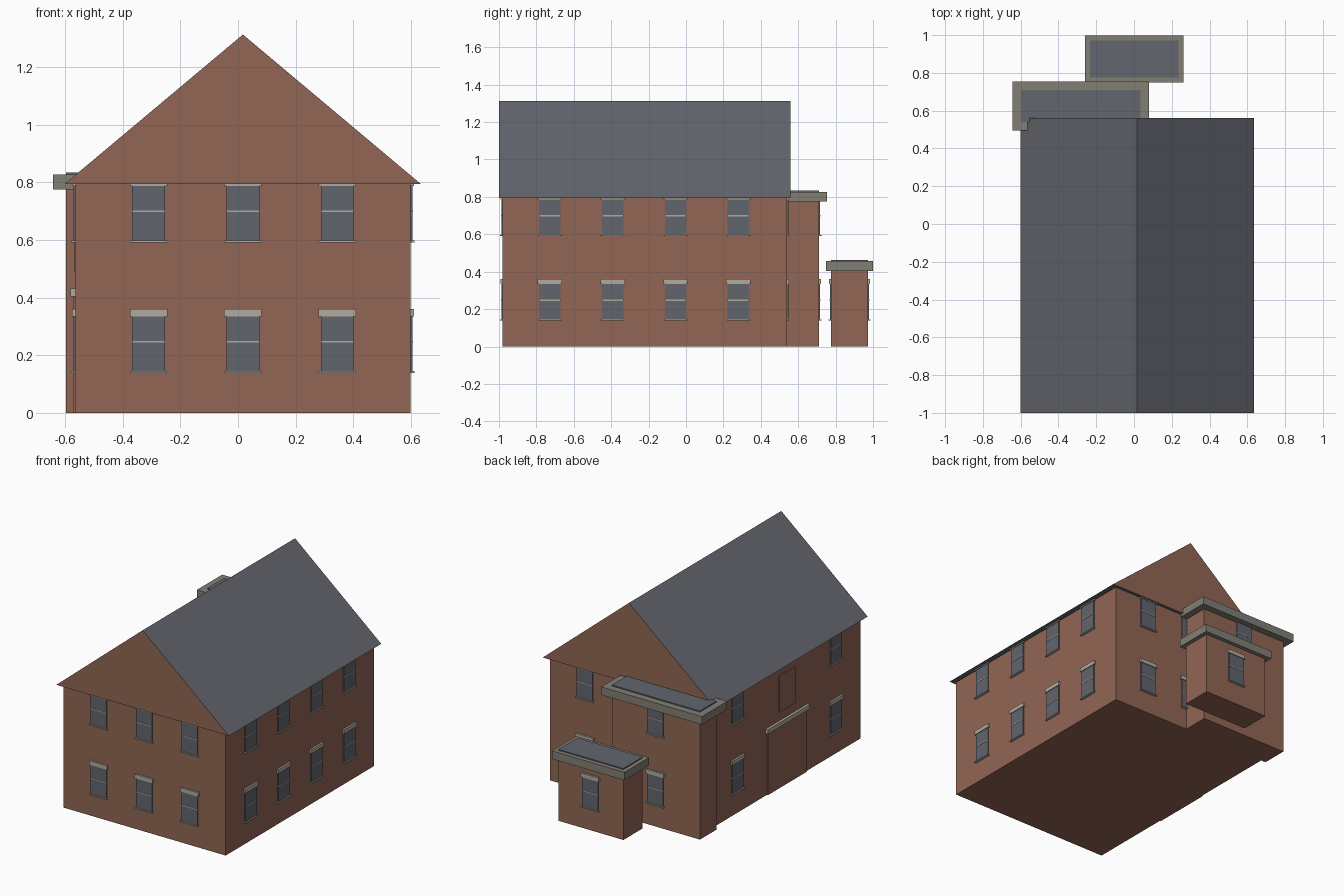
import bpy, bmesh
from math import pi
from mathutils import Matrix, Vector

cube = bpy.data.objects.get("Cube")
if cube:
    bpy.data.objects.remove(cube, do_unlink=True)


def material(name, color):
    m = bpy.data.materials.new(name)
    m.diffuse_color = (*color, 1)
    m.use_nodes = True
    bsdf = next(n for n in m.node_tree.nodes if n.type == 'BSDF_PRINCIPLED')
    bsdf.inputs["Base Color"].default_value = (*color, 1)
    bsdf.inputs["Roughness"].default_value = 0.8
    return m


BRICK = material("brick", (0.283, 0.133, 0.087))
SLATE = material("slate", (0.125, 0.132, 0.156))
GLASS = material("window glass", (0.119, 0.133, 0.155))
STONE = material("coping stone", (0.223, 0.212, 0.178))
TRIM = material("pale trim", (0.44, 0.41, 0.34))


def add_box(bm, lo, hi, index=0):
    lo, hi = Vector(lo), Vector(hi)
    mat = Matrix.Translation((lo + hi) / 2) @ Matrix.Diagonal((*(hi - lo), 1))
    verts = bmesh.ops.create_cube(bm, size=1, matrix=mat)["verts"]
    for f in {f for v in verts for f in v.link_faces}:
        f.material_index = index


def finish(name, bm, mats, matrix=Matrix()):
    bmesh.ops.recalc_face_normals(bm, faces=bm.faces)
    mesh = bpy.data.meshes.new(name)
    bm.to_mesh(mesh)
    bm.free()
    for m in mats:
        mesh.materials.append(m)
    ob = bpy.data.objects.new(name, mesh)
    ob.matrix_world = matrix
    bpy.context.collection.objects.link(ob)
    return ob


def box(name, lo, hi, mat):
    bm = bmesh.new()
    add_box(bm, lo, hi)
    return finish(name, bm, [mat])


def window(name, x, y, z, turn):
    """Sash window on a wall; z is the sill, turn rotates it from facing -y."""
    bm = bmesh.new()
    add_box(bm, (-0.057, -0.007, 0), (0.057, 0.005, 0.193), 0)
    add_box(bm, (-0.057, -0.009, 0.101), (0.057, 0, 0.107), 1)       # meeting rail
    add_box(bm, (-0.064, -0.014, -0.005), (0.064, 0.005, 0.002), 1)  # sill
    add_box(bm, (-0.065, -0.012, 0.191), (0.065, 0.005, 0.217), 1)   # lintel
    place = Matrix.Translation((x, y, z)) @ Matrix.Rotation(turn, 4, 'Z')
    return finish(name, bm, [GLASS, TRIM], place)


# Main block
box("main_walls", (-0.563, -0.98, 0), (0.598, 0.54, 0.795), BRICK)

# Pitched roof with brick gable ends
bm = bmesh.new()
profile = [(-0.602, 0.793), (0.635, 0.793), (0.017, 1.312)]
tri = bm.faces.new([bm.verts.new((x, -1, z)) for x, z in profile])
ext = bmesh.ops.extrude_face_region(bm, geom=[tri], use_keep_orig=True)["geom"]
bmesh.ops.translate(bm, vec=(0, 1.56, 0),
                    verts=[g for g in ext if isinstance(g, bmesh.types.BMVert)])
bm.normal_update()
for f in bm.faces:
    f.material_index = 1 if abs(f.normal.y) > 0.9 else 0
finish("main_roof", bm, [SLATE, BRICK])


def flat_block(name, x0, x1, y0, y1, top, lip):
    """Flat-roofed brick block with an overhanging coping and a slate panel."""
    box(name + "_walls", (x0, y0, 0), (x1, y1, top), BRICK)
    box(name + "_coping", (x0 - lip, y0 - lip, top),
        (x1 + lip, y1 + lip, top + 0.052), STONE)
    box(name + "_roof_panel", (x0, y0, top + 0.04), (x1, y1, top + 0.059), SLATE)


flat_block("rear_wing", -0.597, 0.035, 0.54, 0.71, 0.774, 0.045)
flat_block("rear_annex", -0.232, 0.235, 0.776, 0.972, 0.404, 0.027)

# Windows on two storeys
for floor, z in (("lower", 0.143), ("upper", 0.595)):
    for i, x in enumerate((-0.31, 0.017, 0.344)):
        window(f"front_{floor}_window_{i}", x, -0.98, z, 0)
        if i:
            window(f"back_{floor}_window_{i}", x, 0.54, z, pi)
    for i, y in enumerate((-0.728, -0.392, -0.056, 0.28)):
        window(f"left_{floor}_window_{i}", 0.598, y, z, pi / 2)
        if i in (0, 3):
            window(f"right_{floor}_window_{i}", -0.563, y, z, -pi / 2)
    window(f"wing_{floor}_window", -0.28, 0.71, z, pi)
window("annex_back_window", 0.002, 0.972, 0.143, pi)
window("annex_front_window", 0.002, 0.776, 0.143, 0)

# Bricked-up doorway and upper opening on the right wall
box("door_panel", (-0.57, -0.425, 0), (-0.56, -0.025, 0.405), BRICK)
box("door_lintel", (-0.58, -0.44, 0.403), (-0.56, -0.01, 0.432), TRIM)
box("upper_panel", (-0.569, -0.31, 0.49), (-0.56, -0.145, 0.725), BRICK)
